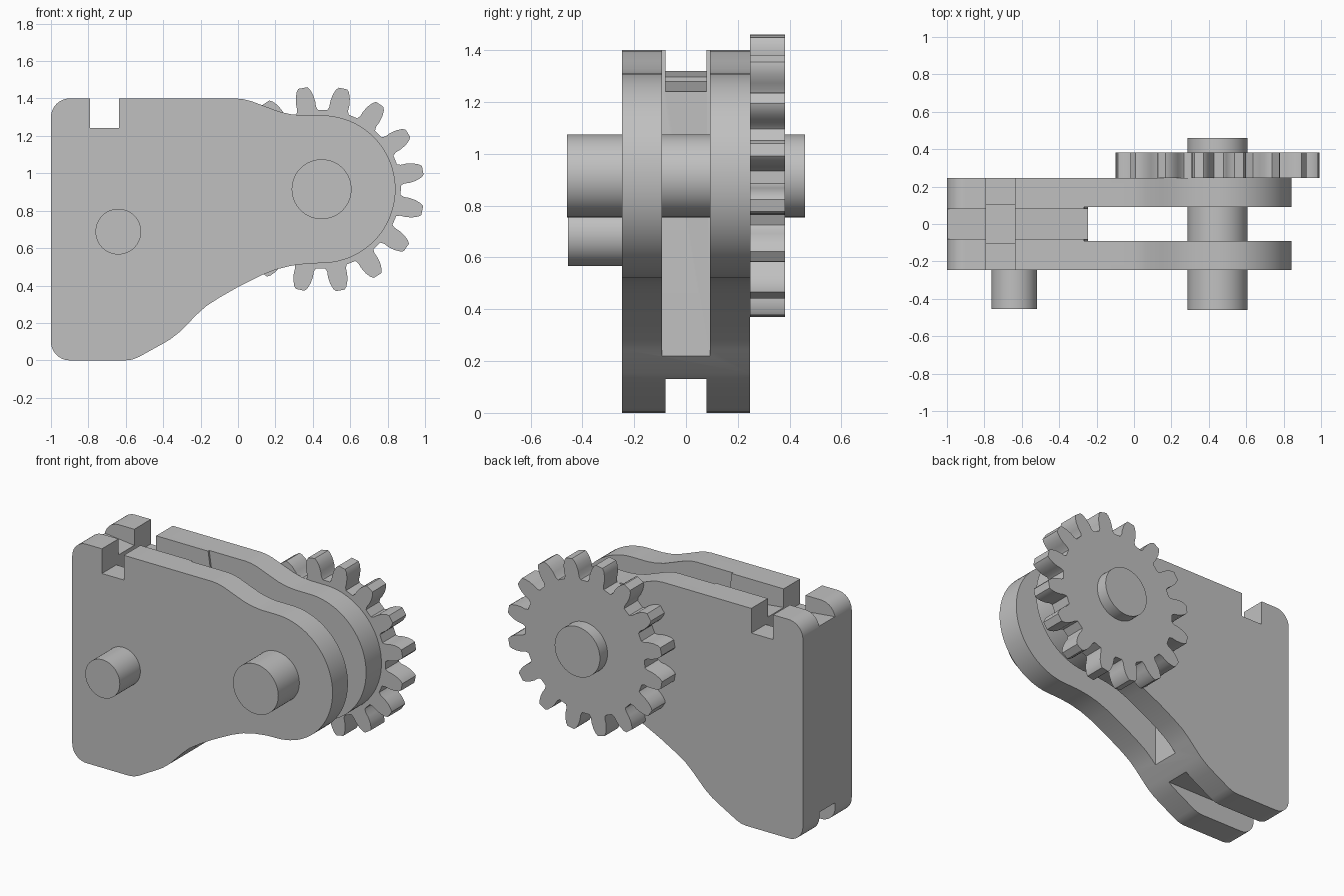
import bpy, bmesh, math
from math import sin, cos, radians

cube = bpy.data.objects.get("Cube")
if cube:
    bpy.data.objects.remove(cube, do_unlink=True)

grey = bpy.data.materials.new("plain grey")
grey.use_nodes = True
colour = (0.53, 0.53, 0.53, 1)
grey.diffuse_color = colour
grey.node_tree.nodes["Principled BSDF"].inputs["Base Color"].default_value = colour


def extrude(name, points, y0, y1):
    """Solid from an x-z outline, pushed from y0 to y1."""
    bm = bmesh.new()
    face = bm.faces.new([bm.verts.new((x, y0, z)) for x, z in points])
    grown = bmesh.ops.extrude_face_region(bm, geom=[face])
    moved = [v for v in grown["geom"] if isinstance(v, bmesh.types.BMVert)]
    bmesh.ops.translate(bm, vec=(0, y1 - y0, 0), verts=moved)
    bmesh.ops.recalc_face_normals(bm, faces=bm.faces)
    mesh = bpy.data.meshes.new(name)
    bm.to_mesh(mesh)
    bm.free()
    mesh.materials.append(grey)
    obj = bpy.data.objects.new(name, mesh)
    bpy.context.collection.objects.link(obj)
    return obj


def arc(cx, cz, r, a0, a1, n):
    return [(cx + r * cos(radians(a0 + (a1 - a0) * i / n)),
             cz + r * sin(radians(a0 + (a1 - a0) * i / n))) for i in range(n + 1)]


def cut(target, points, y0, y1):
    cutter = extrude("cutter", points, y0, y1)
    mod = target.modifiers.new("cut", "BOOLEAN")
    mod.operation = "DIFFERENCE"
    mod.solver = "EXACT"
    mod.object = cutter
    bpy.ops.object.select_all(action="DESELECT")
    bpy.context.view_layer.objects.active = target
    target.select_set(True)
    bpy.ops.object.modifier_apply(modifier=mod.name)
    bpy.data.objects.remove(cutter, do_unlink=True)


def smooth(obj, angle=25):
    bpy.ops.object.select_all(action="DESELECT")
    obj.select_set(True)
    bpy.context.view_layer.objects.active = obj
    bpy.ops.object.shade_smooth_by_angle(angle=radians(angle))


AX, AZ = 0.447, 0.915  # gear axis

# Housing outline, clockwise from the upper left corner
outline = arc(-0.9, 1.3, 0.1, 180, 90, 10)
outline += [(-0.01, 1.4), (0.03, 1.396), (0.07, 1.386), (0.15, 1.356),
            (0.22, 1.33), (0.28, 1.316), (0.34, 1.31)]
outline += arc(AX, AZ, 0.395, 90, -90, 40)
outline += [(0.37, 0.517), (0.29, 0.507), (0.21, 0.488), (0.13, 0.457), (0, 0.392),
            (-0.1, 0.335), (-0.17, 0.29), (-0.22, 0.245), (-0.31, 0.153),
            (-0.36, 0.114), (-0.4, 0.09), (-0.53, 0.018), (-0.565, 0.004), (-0.6, 0)]
outline += arc(-0.9, 0.1, 0.1, 270, 180, 10)
housing = extrude("housing", outline, -0.247, 0.247)

# Wide slot that splits the gear end into two cheeks
cut(housing, [(-0.275, 1.45), (-0.245, 1.24), (-0.245, 0), (1.1, 0), (1.1, 1.45)], -0.092, 0.092)
# Sloping channel along the top and channel along the base
cut(housing, [(-1.1, 1.33), (-0.2, 1.235), (-0.2, 1.5), (-1.1, 1.5)], -0.08, 0.08)
cut(housing, [(-1.1, -0.1), (0, -0.1), (0, 0.13), (-1.1, 0.13)], -0.08, 0.08)
# Cross notch, deeper in the middle
for depth, half in ((1.242, 0.3), (1.18, 0.102)):
    cut(housing, [(-0.79, depth), (-0.635, depth), (-0.635, 1.5), (-0.79, 1.5)], -half, half)
smooth(housing)

# Gear built by repeating one tooth outline
TEETH = 16
half_tooth = [(0.42, 0.058), (0.44, 0.051), (0.47, 0.052), (0.505, 0.047),
              (0.535, 0.036), (0.55, 0.024)]
tooth = [(r, -w) for r, w in half_tooth] + [(r, w) for r, w in reversed(half_tooth)]
gear_points = []
for i in range(TEETH):
    a = radians(10.5) + i * math.tau / TEETH
    gear_points += [(AX + r * cos(a) - w * sin(a), AZ + r * sin(a) + w * cos(a))
                    for r, w in tooth]
smooth(extrude("gear", gear_points, 0.247, 0.383))

# Gear shaft and front pin
smooth(extrude("gear_shaft", arc(AX, AZ, 0.16, 0, 354.375, 63), -0.46, 0.46))
smooth(extrude("front_pin", arc(-0.64, 0.688, 0.122, 0, 354.375, 63), -0.455, -0.2))
